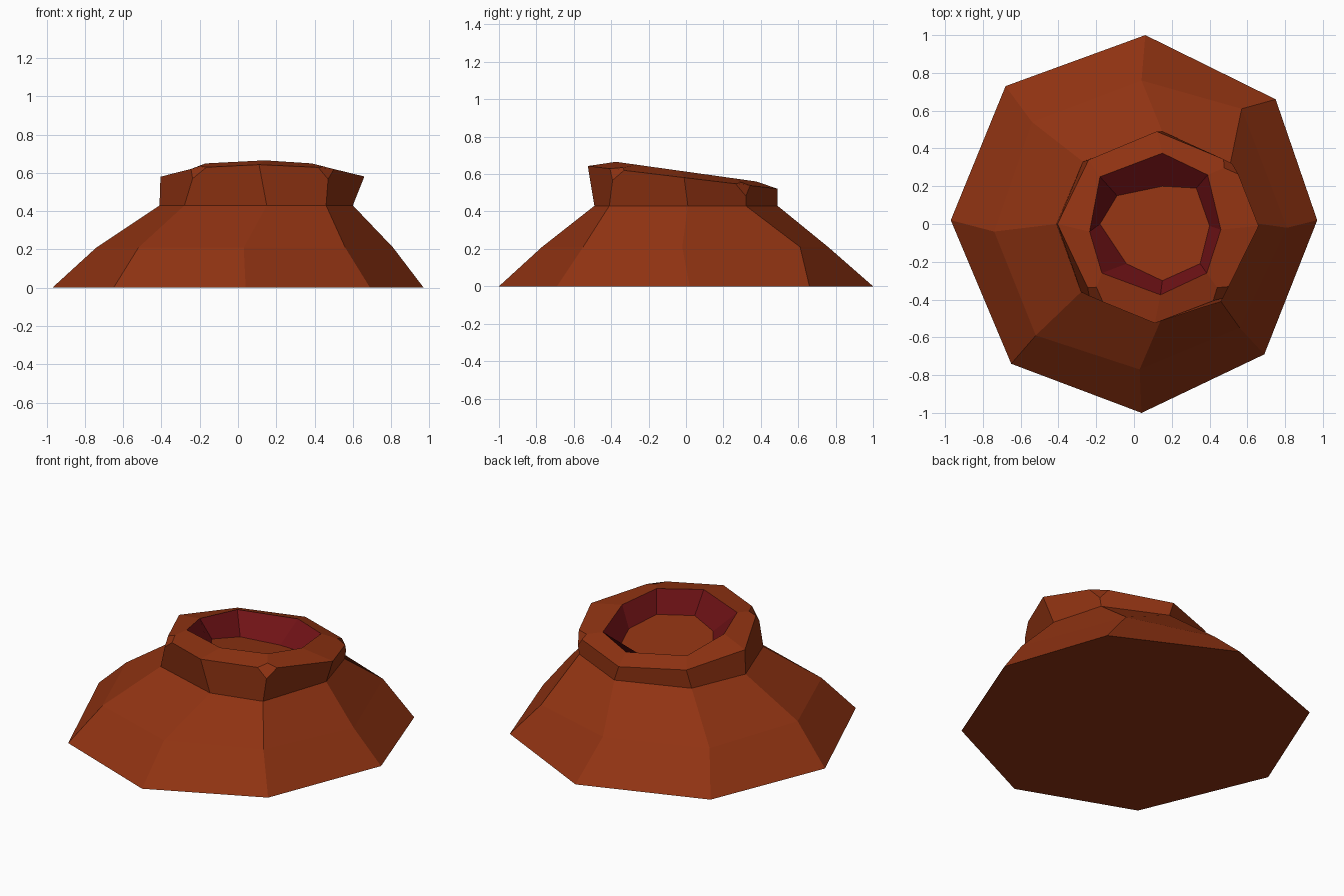
import bpy, bmesh

if "Cube" in bpy.data.objects:
    bpy.data.objects.remove(bpy.data.objects["Cube"])

def material(name, rgb):
    m = bpy.data.materials.new(name)
    m.diffuse_color = (*rgb, 1)
    m.use_nodes = True
    m.node_tree.nodes["Principled BSDF"].inputs["Base Color"].default_value = m.diffuse_color
    return m

rock = material("rust brown rock", (0.28, 0.033, 0.006))
crater = material("dark red crater wall", (0.16, 0.006, 0.008))

# Eight-sided outlines, counter-clockwise from the front, with a height rule each
base = [(.04, -1), (.69, -.69), (.97, .02), (.75, .66),
        (.06, 1), (-.68, .73), (-.97, .02), (-.65, -.74)]
slope = [(.03, -.77), (.56, -.55), (.81, -.02), (.57, .61),
         (.04, .76), (-.54, .54), (-.74, -.04), (-.52, -.59)]
neck = [(.15, -.49), (.46, -.41), (.60, .01), (.51, .32),
        (.15, .49), (-.27, .33), (-.41, .0), (-.28, -.36)]
rim = [(.11, -.525), (.475, -.385), (.66, -.01), (.53, .32),
       (.12, .49), (-.24, .34), (-.405, .0), (-.22, -.39)]
lip = [(.14, -.375), (.385, -.26), (.46, -.03), (.39, .26),
       (.15, .375), (-.18, .25), (-.235, -.04), (-.17, -.26)]
floor = [(.15, -.30), (.35, -.21), (.40, -.01), (.33, .19),
         (.15, .20), (-.09, .15), (-.18, .0), (-.04, -.21)]
levels = [
    (base, lambda y: 0.0),
    (slope, lambda y: 0.21),
    (neck, lambda y: 0.43),
    (rim, lambda y: 0.58 - 0.12 * y),
    (lip, lambda y: 0.613 - 0.14 * y),
    (floor, lambda y: 0.49 - 0.13 * y),
]

bm = bmesh.new()
rings = [[bm.verts.new((x, y, z(y))) for x, y in pts] for pts, z in levels]

# Bottom and crater floor
bm.faces.new(rings[0][::-1])
bm.faces.new(rings[-1])

# Flanks, rim and inner wall; only the inner wall is dark red
for k, (a, b) in enumerate(zip(rings, rings[1:])):
    for i in range(8):
        j = (i + 1) % 8
        f = bm.faces.new((a[i], a[j], b[j], b[i]))
        f.material_index = 1 if k == 4 else 0

# Chipped rim corners
chips = bmesh.ops.bevel(bm, geom=[rings[3][1], rings[3][3], rings[3][7]], offset=0.06,
                        segments=1, affect='VERTICES')
for f in chips["faces"]:
    f.material_index = 0

bmesh.ops.recalc_face_normals(bm, faces=bm.faces)
me = bpy.data.meshes.new("crater_mound")
bm.to_mesh(me)
bm.free()
me.materials.append(rock)
me.materials.append(crater)
ob = bpy.data.objects.new("crater_mound", me)
bpy.context.collection.objects.link(ob)
